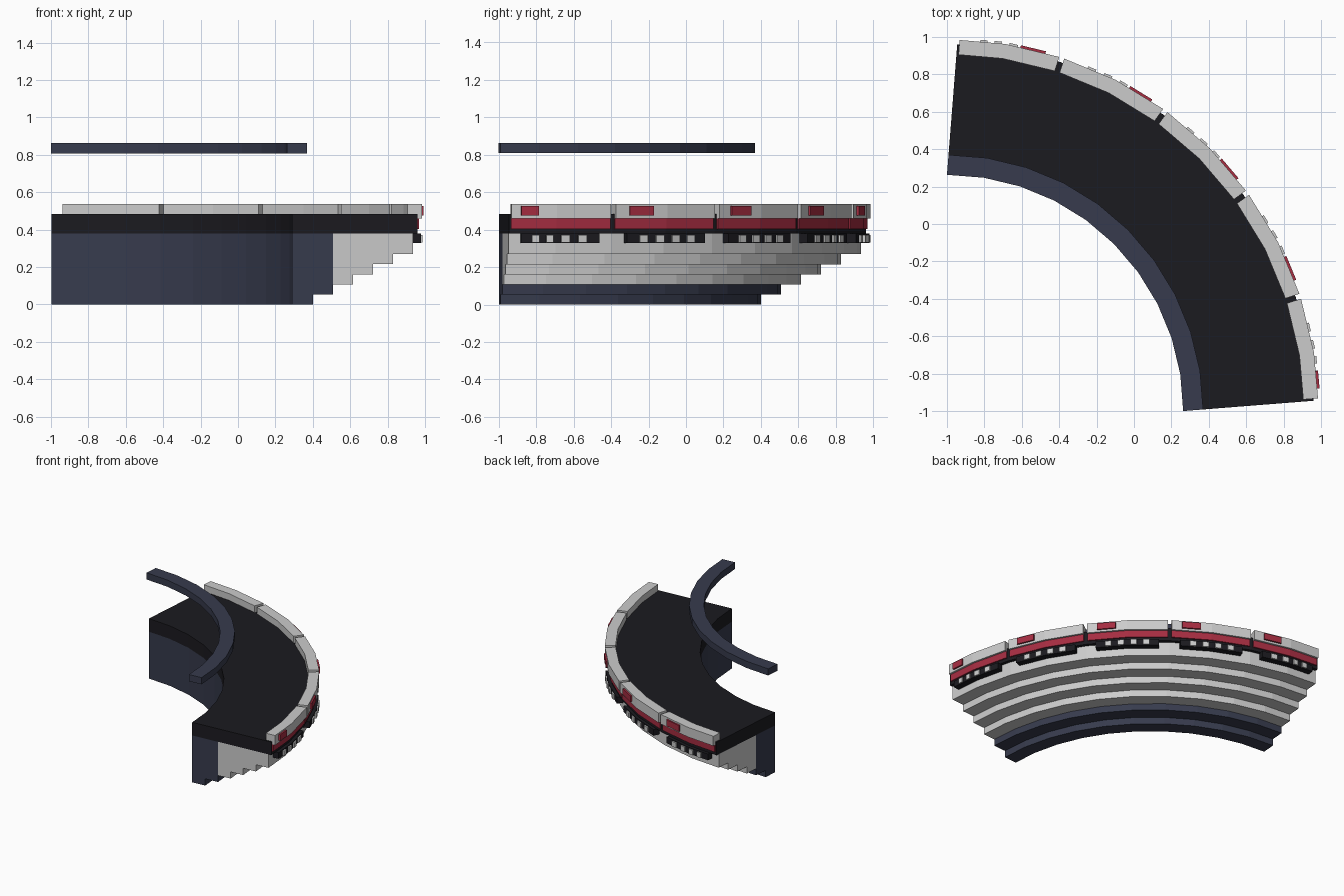
import bpy, bmesh, math
from mathutils import Vector

if "Cube" in bpy.data.objects:
    bpy.data.objects.remove(bpy.data.objects["Cube"])

# guide path: quarter circle of 10 straight sections, end cuts square to the end sections
C, R, N = -1.0, 1.263, 10


def material(name, rgb):
    m = bpy.data.materials.new(name)
    m.diffuse_color = (*rgb, 1)
    m.use_nodes = True
    m.node_tree.nodes["Principled BSDF"].inputs["Base Color"].default_value = m.diffuse_color
    return m


NAVY = material("navy", (0.038, 0.044, 0.075))
DARK = material("dark", (0.011, 0.0105, 0.014))
RED = material("red", (0.38, 0.026, 0.053))


def station(i, d):
    """Point at guide vertex i, offset outwards by d."""
    step = 90 / N
    a = math.radians(i * step)
    b = math.radians(min(max(i * step, step / 2), 90 - step / 2))
    return Vector((C + R * math.cos(a) + d * math.cos(b),
                   C + R * math.sin(a) + d * math.sin(b)))


def along(t, d):
    i = min(int(t), N - 1)
    return station(i, d).lerp(station(i + 1, d), t - i)


def sweep(name, profile, mat=None, t0=0, t1=N):
    """Sweep a closed (offset, z) profile along the guide from t0 to t1."""
    ts = [t0] + [i for i in range(N + 1) if t0 + 1e-6 < i < t1 - 1e-6] + [t1]
    bm = bmesh.new()
    rings = [[bm.verts.new((*along(t, d), z)) for d, z in profile] for t in ts]
    k = len(profile)
    for p, q in zip(rings, rings[1:]):
        for j in range(k):
            bm.faces.new((p[j], p[(j + 1) % k], q[(j + 1) % k], q[j]))
    bm.faces.new(rings[0])
    bm.faces.new(rings[-1])
    bmesh.ops.recalc_face_normals(bm, faces=bm.faces)
    mesh = bpy.data.meshes.new(name)
    bm.to_mesh(mesh)
    bm.free()
    if mat:
        mesh.materials.append(mat)
    bpy.context.collection.objects.link(bpy.data.objects.new(name, mesh))


def rect(d0, d1, z0, z1):
    return [(d0, z0), (d1, z0), (d1, z1), (d0, z1)]


# inner wall with one step, then the stepped underside
sweep("inner_wall", [(0.027, 0), (0.138, 0), (0.138, 0.054), (0.246, 0.054),
                     (0.246, 0.378), (0.027, 0.378)], NAVY)
steps = [(0.246, 0.378)]
for i in range(4):
    z = 0.107 + 0.054 * i
    steps += [(0.246 + 0.107 * i, z), (0.246 + 0.107 * (i + 1), z)]
steps.append((0.674, 0.378))
sweep("stepped_underside", steps)

# deck and floating inner rail
sweep("deck", rect(0.027, 0.699, 0.378, 0.483), DARK)
sweep("inner_rail", rect(0, 0.107, 0.808, 0.862), NAVY)

# five bays: parapet, red trim, red panel, dark strip with small grey blocks
for i in range(5):
    s = 2 * i
    sweep(f"parapet_{i}", rect(0.645, 0.724, 0.459, 0.537), None, s + 0.045, s + 1.955)
    sweep(f"red_trim_{i}", rect(0.68, 0.709, 0.404, 0.459), RED, s + 0.045, s + 1.955)
    p0, p1 = (s + 0.29, s + 0.73) if i else (0.25, 0.62)
    sweep(f"red_panel_{i}", rect(0.70, 0.737, 0.475, 0.525), RED, p0, p1)
    sweep(f"dark_strip_{i}", rect(0.66, 0.724, 0.328, 0.378), DARK, s + 0.25, s + 1.75)
    for j in range(4):
        t = s + 0.55 + 0.3 * j
        sweep(f"small_block_{i}_{j}", rect(0.71, 0.735, 0.331, 0.371), None, t - 0.075, t + 0.075)
